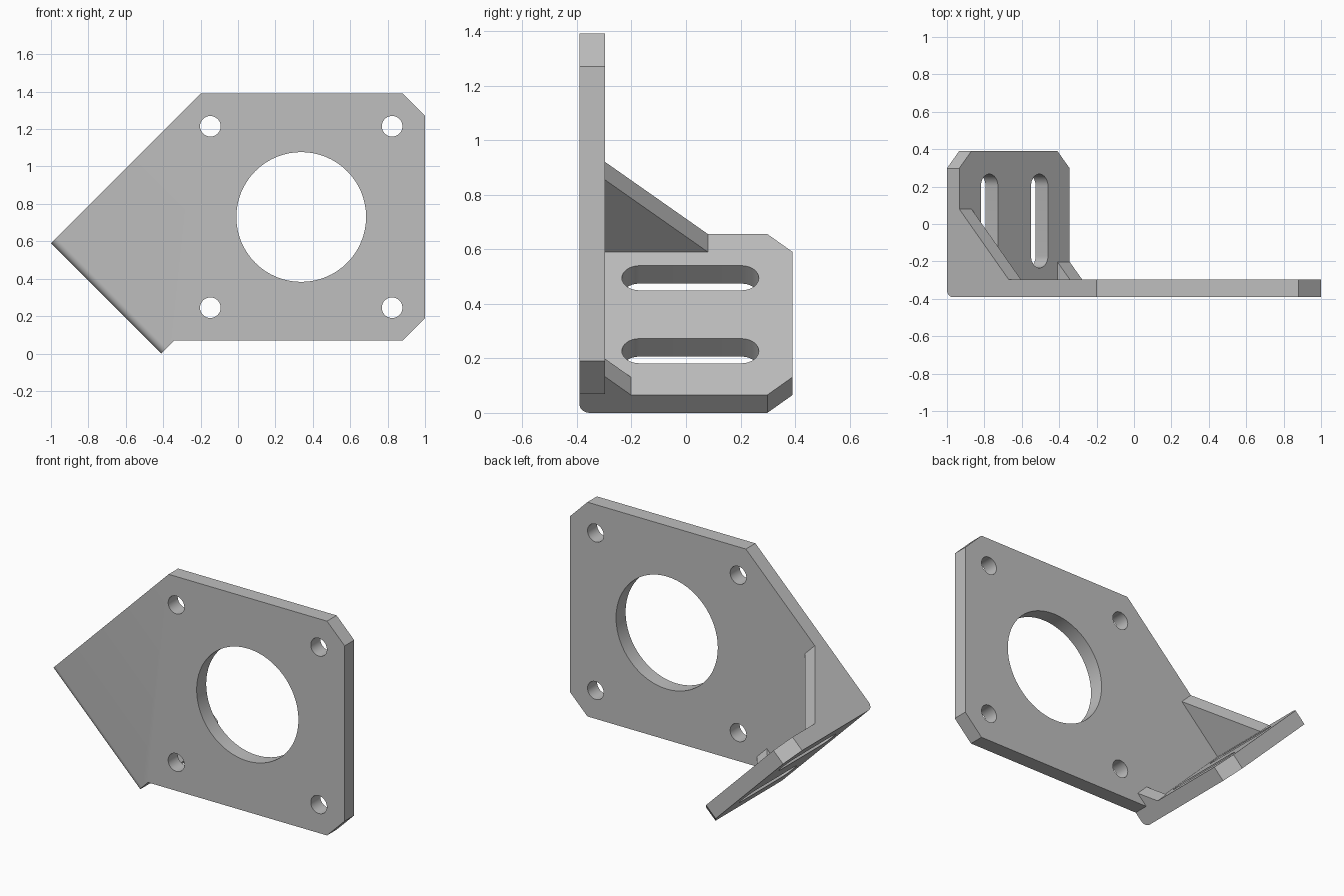
import bpy, bmesh, math
from mathutils import Vector

cube = bpy.data.objects.get("Cube")
if cube:
    bpy.data.objects.remove(cube, do_unlink=True)

GREY = (0.52, 0.52, 0.52, 1)
metal = bpy.data.materials.new("plain grey")
metal.use_nodes = True
metal.diffuse_color = GREY
metal.node_tree.nodes["Principled BSDF"].inputs["Base Color"].default_value = GREY

# Shared sizes: sheet thickness, front and back limits, tilted foot frame
T = 0.093
FRONT, BACK = -0.39, 0.39
INNER = FRONT + T
S = math.sqrt(0.5)
RISE = 0.59
LENGTH = RISE / S
X, Y, Z = Vector((1, 0, 0)), Vector((0, 1, 0)), Vector((0, 0, 1))
U = Vector((S, 0, -S))       # down the slope of the foot
N = Vector((S, 0, S))        # out of the foot's upper face
CORNER = Vector((-1, 0, RISE))


def add_prism(bm, points, origin, a, b, sweep):
    """Extrude a 2D outline lying in the a/b plane along sweep."""
    face = bm.faces.new([bm.verts.new(origin + a * p + b * q) for p, q in points])
    extruded = bmesh.ops.extrude_face_region(bm, geom=[face])["geom"]
    bmesh.ops.translate(bm, vec=sweep,
                        verts=[v for v in extruded if isinstance(v, bmesh.types.BMVert)])
    bmesh.ops.recalc_face_normals(bm, faces=bm.faces)


def make_object(name, bm):
    mesh = bpy.data.meshes.new(name)
    bm.to_mesh(mesh)
    bm.free()
    obj = bpy.data.objects.new(name, mesh)
    bpy.context.collection.objects.link(obj)
    mesh.materials.append(metal)
    return obj


def activate(obj):
    bpy.ops.object.select_all(action='DESELECT')
    obj.select_set(True)
    bpy.context.view_layer.objects.active = obj


def cut(obj, cutter_bm):
    cutter = make_object(obj.name + "_cutter", cutter_bm)
    cutter.hide_render = True
    mod = obj.modifiers.new("holes", 'BOOLEAN')
    mod.operation = 'DIFFERENCE'
    mod.solver = 'EXACT'
    mod.object = cutter
    activate(obj)
    bpy.ops.object.modifier_apply(modifier=mod.name)
    bpy.data.objects.remove(cutter, do_unlink=True)


def rounded(cx, cy, r, half=0.0, steps=32):
    """Circle, or a slot stretched by half in the second direction."""
    points = []
    for side in (1, -1):
        count = steps + 1 if half else steps
        for i in range(count):
            t = math.pi * i / steps
            points.append((cx + side * r * math.cos(t),
                           cy + side * (half + r * math.sin(t))))
    return points


# Front plate with clipped corners
outline = [(-1, RISE), (-0.41, 0), (-0.34, 0.07), (0.88, 0.07), (1, 0.19),
           (1, 1.27), (0.88, 1.39), (-0.2, 1.39)]
bm = bmesh.new()
add_prism(bm, outline, Y * FRONT, X, Z, Y * T)

# Rounded bend along the front lower edge
bend = [e for e in bm.edges
        if all(abs(v.co.y - FRONT) < 1e-4 and abs(v.co.x + v.co.z + 1 - RISE) < 1e-4
               for v in e.verts)]
bmesh.ops.bevel(bm, geom=bend, offset=0.04, segments=8, profile=0.5, affect='EDGES')
front_plate = make_object("front_plate", bm)

# Central opening and four screw holes
bm = bmesh.new()
holes = [(0.338, 0.73, 0.347)]
holes += [(x, z, 0.055) for x in (-0.148, 0.824) for z in (0.245, 1.215)]
for x, z, r in holes:
    add_prism(bm, rounded(x, z, r), Y * (FRONT - T), X, Z, Y * 3 * T)
cut(front_plate, bm)

# Sloping foot with clipped rear corners
clip = 0.092
outline = [(0, INNER), (LENGTH, INNER), (LENGTH, BACK - clip),
           (LENGTH - clip, BACK), (clip, BACK), (0, BACK - clip)]
bm = bmesh.new()
add_prism(bm, outline, CORNER, U, Y, N * T)
foot_plate = make_object("foot_plate", bm)

# Two adjustment slots
bm = bmesh.new()
for u in (0.228, LENGTH - 0.228):
    add_prism(bm, rounded(u, 0.016, 0.064, 0.187, 16), CORNER - N * T, U, Y, N * 3 * T)
cut(foot_plate, bm)

# Triangular braces at both ends of the foot
parts = [front_plate, foot_plate]
for name, u, depth, height in (("upper_gusset", 0, 0.377, 0.374),
                               ("lower_gusset", LENGTH - T, 0.095, 0.095)):
    bm = bmesh.new()
    triangle = [(INNER, T), (INNER + depth, T), (INNER, T + height)]
    add_prism(bm, triangle, CORNER + U * u, Y, N, U * T)
    parts.append(make_object(name, bm))

# Smooth the round walls, keep the sheet edges crisp
for part in parts:
    activate(part)
    bpy.ops.object.shade_smooth_by_angle(angle=math.radians(30))
